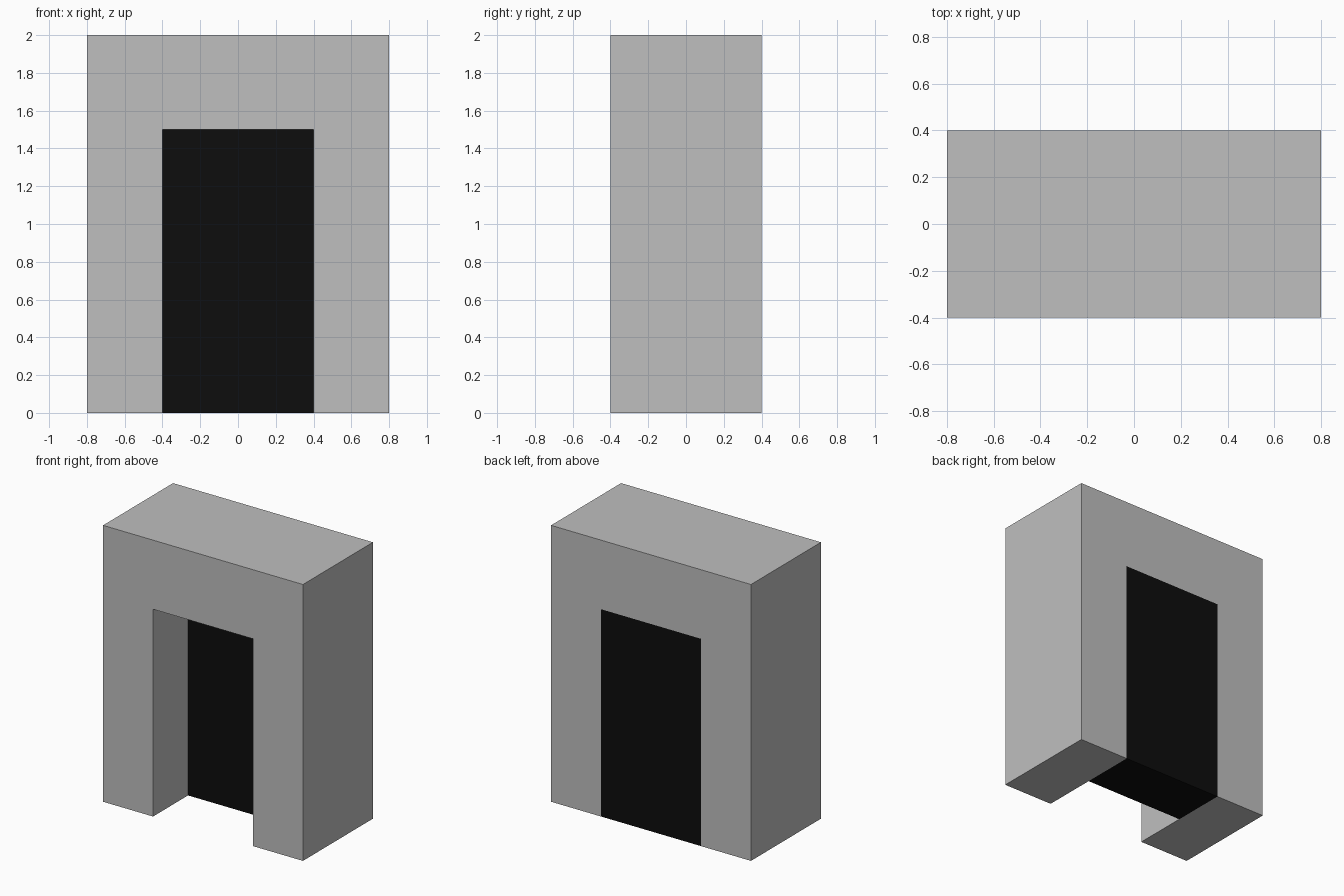
import bpy
import bmesh

cube = bpy.data.objects.get("Cube")
if cube:
    bpy.data.objects.remove(cube, do_unlink=True)


def make_material(name, value):
    mat = bpy.data.materials.new(name)
    mat.use_nodes = True
    colour = (value, value, value, 1)
    mat.diffuse_color = colour
    mat.node_tree.nodes["Principled BSDF"].inputs["Base Color"].default_value = colour
    return mat


def extrude_profile(name, outline, y_front, y_back, mat):
    """Extrude an x-z outline from the front to the back depth."""
    bm = bmesh.new()
    face = bm.faces.new([bm.verts.new((x, y_front, z)) for x, z in outline])
    result = bmesh.ops.extrude_face_region(bm, geom=[face], use_keep_orig=True)
    moved = [v for v in result["geom"] if isinstance(v, bmesh.types.BMVert)]
    bmesh.ops.translate(bm, verts=moved, vec=(0, y_back - y_front, 0))
    bmesh.ops.recalc_face_normals(bm, faces=bm.faces)
    mesh = bpy.data.meshes.new(name)
    bm.to_mesh(mesh)
    bm.free()
    mesh.materials.append(mat)
    obj = bpy.data.objects.new(name, mesh)
    bpy.context.collection.objects.link(obj)
    return obj


def mirrored(half):
    return half + [(-x, z) for x, z in reversed(half)]


stone = make_material("light grey", 0.522)
dark = make_material("near black", 0.004)

width, depth, height = 0.8, 0.4, 2.0
door_width, door_height = 0.4, 1.5

# Doorway frame: two posts joined by a lintel
extrude_profile("door_frame",
                mirrored([(door_width, door_height), (door_width, 0),
                          (width, 0), (width, height)]),
                -depth, depth, stone)

# Dark block filling the rear half of the opening, flush with the back
extrude_profile("dark_opening",
                mirrored([(door_width, 0), (door_width, door_height)]),
                0, depth, dark)
